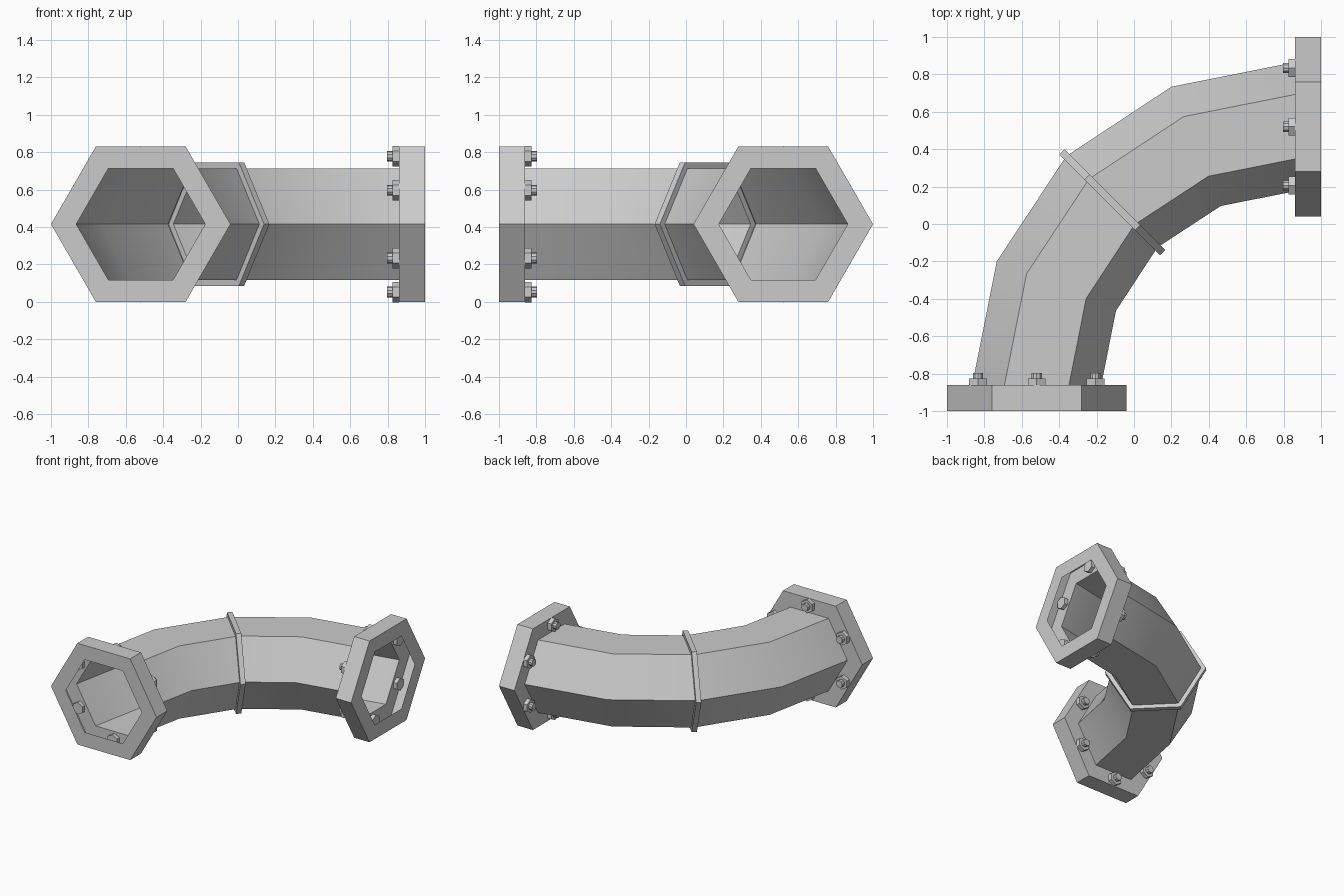
import bpy, bmesh
from math import cos, sin, radians, pi
from mathutils import Vector, Matrix

if "Cube" in bpy.data.objects:
    bpy.data.objects.remove(bpy.data.objects["Cube"])

CENTRE = Vector((0.86, -0.86, 0.4157))   # centre of the quarter-circle bend
BEND, PIPE, FLANGE, COLLAR = 1.38, 0.345, 0.48, 0.381


def frame(t):
    """Radial and tangent directions at bend angle t (degrees)."""
    a = radians(t)
    return Vector((-cos(a), sin(a), 0)), Vector((sin(a), cos(a), 0))


def point(t, d, r, a):
    """Point at polar (r, a) on the cross-section at angle t, shifted d along the pipe."""
    u, tan = frame(t)
    return CENTRE + u * (BEND + r * cos(a)) + tan * d + Vector((0, 0, r * sin(a)))


def finish(bm, name):
    bmesh.ops.recalc_face_normals(bm, faces=bm.faces)
    me = bpy.data.meshes.new(name)
    bm.to_mesh(me)
    bm.free()
    ob = bpy.data.objects.new(name, me)
    bpy.context.collection.objects.link(ob)
    return ob


# Pipe shell with hollow end flanges and a middle collar: (angle, shift, radius)
half = [(0, -0.14, PIPE), (0, -0.14, FLANGE), (0, 0, FLANGE), (0, 0, PIPE),
        (22.5, 0, PIPE), (45, -0.02, PIPE), (45, -0.02, COLLAR)]
stations = half + [(90 - t, -d, r) for t, d, r in reversed(half)]
bm = bmesh.new()
rings = [[bm.verts.new(point(t, d, r, i * pi / 3)) for i in range(6)]
         for t, d, r in stations]
for a, b in zip(rings, rings[1:]):
    for i in range(6):
        j = (i + 1) % 6
        bm.faces.new((a[i], a[j], b[j], b[i]))
pipe = finish(bm, "elbow_pipe")
bpy.context.view_layer.objects.active = pipe
pipe.select_set(True)
bpy.ops.object.shade_smooth_by_angle(angle=radians(30))


def prism(bm, base, direction, start, end, radius, sides):
    rot = direction.to_track_quat('Z', 'Y').to_matrix().to_4x4()
    mid = base + direction * (start + end) / 2
    bmesh.ops.create_cone(bm, cap_ends=True, segments=sides, radius1=radius,
                          radius2=radius, depth=end - start,
                          matrix=Matrix.Translation(mid) @ rot)


# Six bolts through each flange: inner head, nut and stud tip
for t, side, label in ((0, 1, "front"), (90, -1, "right")):
    direction = frame(t)[1] * side
    for k in range(6):
        base = point(t, 0, 0.363, radians(30 + 60 * k))
        bm = bmesh.new()
        prism(bm, base, direction, -0.03, 0.0, 0.05, 6)
        prism(bm, base, direction, 0.0, 0.033, 0.055, 6)
        prism(bm, base, direction, 0.03, 0.063, 0.029, 10)
        finish(bm, f"{label}_flange_bolt_{k + 1}")
